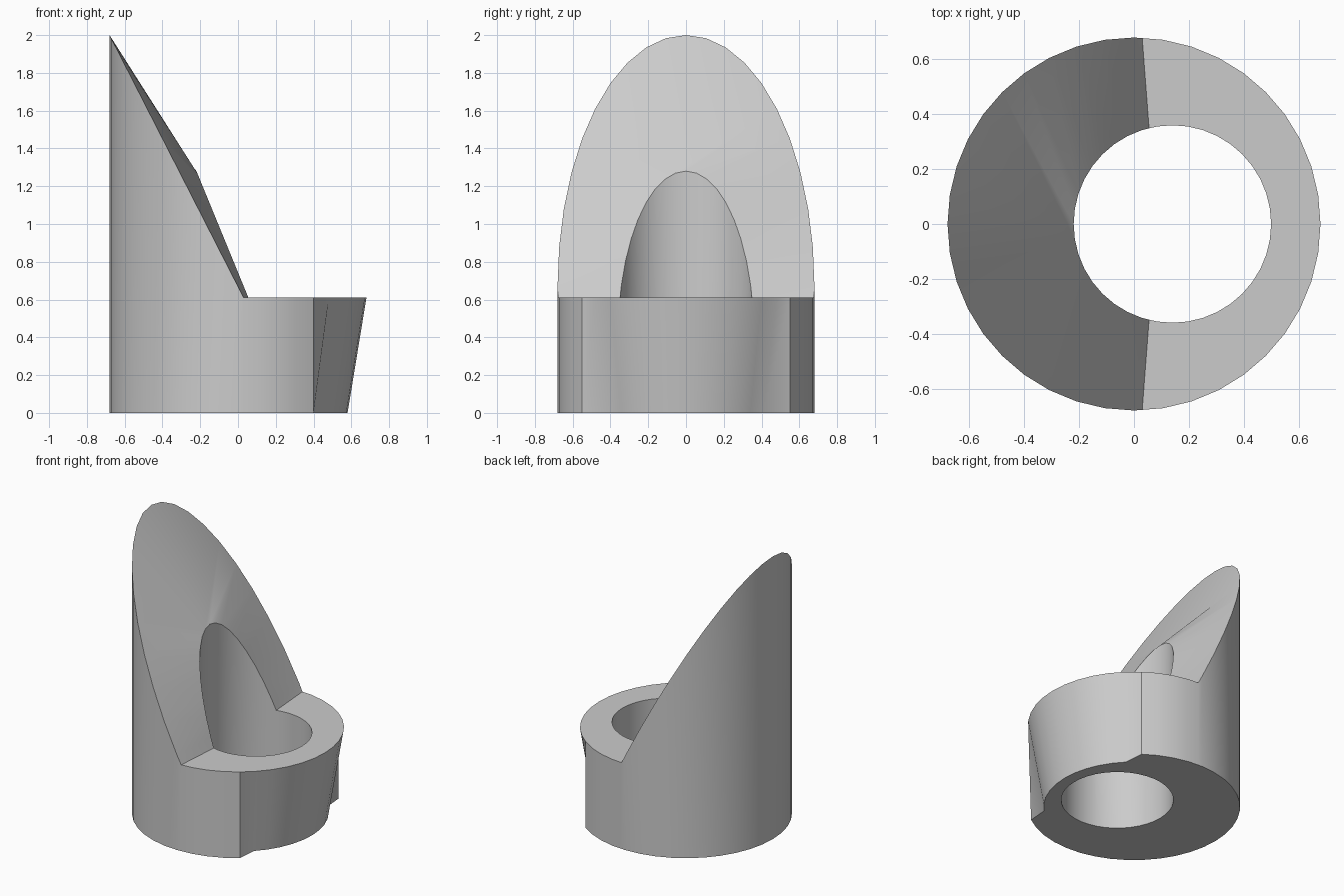
import bpy, bmesh
from math import sin, cos, radians

if "Cube" in bpy.data.objects:
    bpy.data.objects.remove(bpy.data.objects["Cube"])

N = 40
FLAT = 0.61            # height of the flat ledge
R_OUT, R_IN, HOLE_X = 0.68, 0.36, 0.14
CUT_OUT, CUT_IN = 0.03, 0.055   # x where the slope meets the ledge

bm = bmesh.new()


def ring(radius, cx, cut, rise, peak_x, foot_radius):
    """Vertical wall loop split into a sloped run and a ledge run."""
    pts = [(cx + radius * cos(radians(k * 360 / N)),
            radius * sin(radians(k * 360 / N)), k) for k in range(N)]
    high = [p for p in pts if p[0] < cut]
    low_after = [p for p in pts if p[0] >= cut and p[2] > N / 2]
    low_before = [p for p in pts if p[0] >= cut and p[2] < N / 2]
    a, b = low_before[-1], high[0]
    t = (cut - a[0]) / (b[0] - a[0])
    yc = a[1] + t * (b[1] - a[1])
    loop = [(cut, yc, 10)] + high + [(cut, -yc, 30)] + low_after + low_before
    top, bottom = [], []
    for x, y, k in loop:
        z = FLAT + max(0, (cut - x) / (cut - peak_x)) * rise
        top.append(bm.verts.new((x, y, z)))
        # front of the foot is drawn inwards
        s = foot_radius / radius if min(k, N - k) <= 5 else 1
        bottom.append(bm.verts.new((cx + (x - cx) * s, y * s, 0)))
    return top, bottom, len(high) + 1


def zip_runs(a, b):
    """Triangulate between two runs, always taking the shorter diagonal."""
    i = j = 0
    while i < len(a) - 1 or j < len(b) - 1:
        step_a = j == len(b) - 1 or (i < len(a) - 1 and
                 (a[i + 1].co - b[j].co).length < (a[i].co - b[j + 1].co).length)
        if step_a:
            bm.faces.new((a[i], a[i + 1], b[j]))
            i += 1
        else:
            bm.faces.new((a[i], b[j + 1], b[j]))
            j += 1


# Outer and bore walls
o_top, o_bot, o_cut = ring(R_OUT, 0, CUT_OUT, 2 - FLAT, -R_OUT, 0.58)
i_top, i_bot, i_cut = ring(R_IN, HOLE_X, CUT_IN, 1.28 - FLAT, HOLE_X - R_IN, R_IN)
for top, bot in ((o_top, o_bot), (i_top, i_bot)):
    for k in range(len(top)):
        n = (k + 1) % len(top)
        bm.faces.new((bot[k], bot[n], top[n], top[k]))

# Sloped back, ledge and underside
for o, i in ((o_top, i_top), (o_bot, i_bot)):
    zip_runs(o[:o_cut + 1], i[:i_cut + 1])
    zip_runs(o[o_cut:] + o[:1], i[i_cut:] + i[:1])

bmesh.ops.recalc_face_normals(bm, faces=bm.faces[:])
mesh = bpy.data.meshes.new("slanted_sleeve")
bm.to_mesh(mesh)
bm.free()
obj = bpy.data.objects.new("slanted_sleeve", mesh)
bpy.context.collection.objects.link(obj)
bpy.context.view_layer.objects.active = obj
obj.select_set(True)
bpy.ops.object.shade_smooth_by_angle(angle=radians(30))
